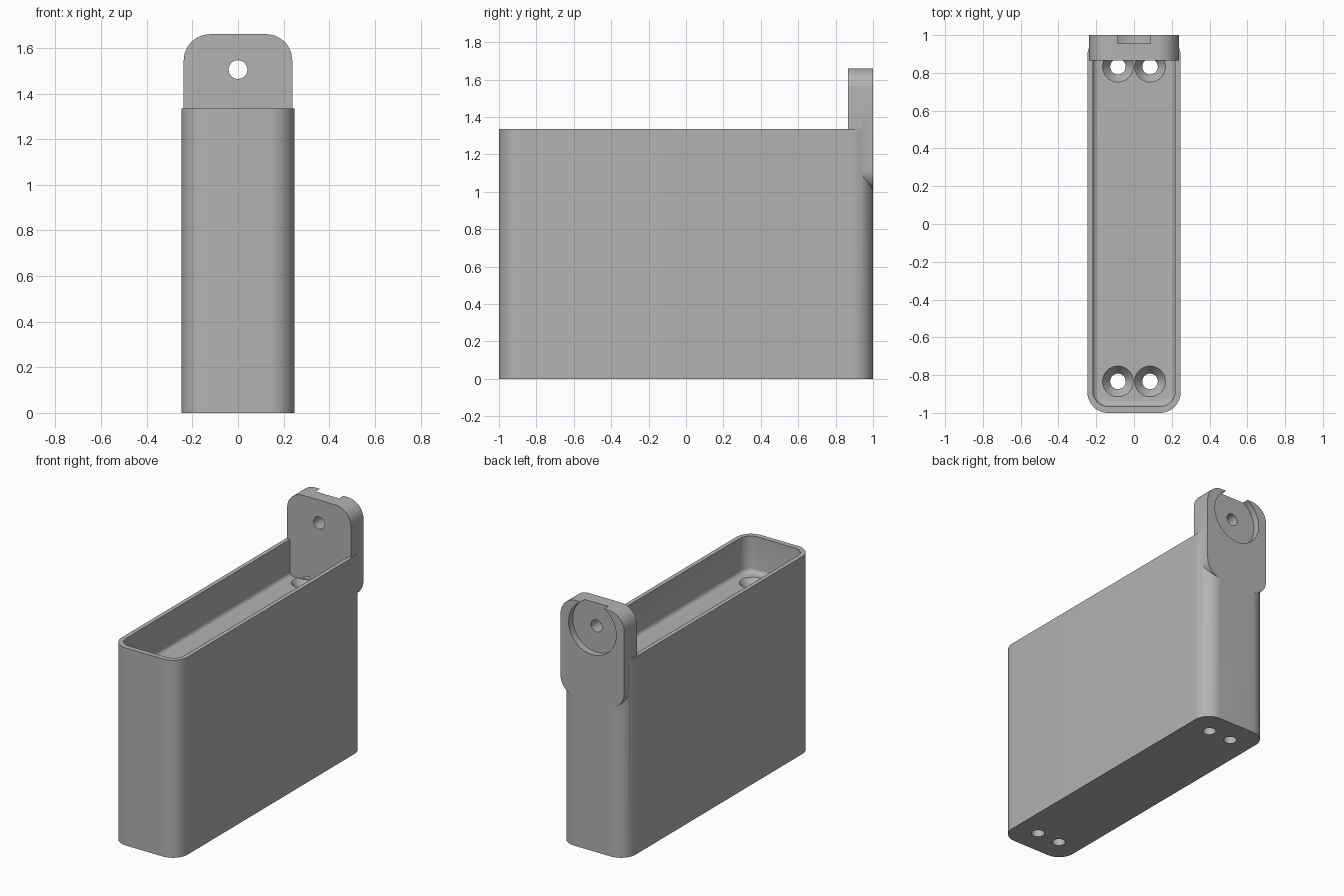
import bpy, bmesh
from math import pi, cos, sin
from mathutils import Matrix, Vector

if "Cube" in bpy.data.objects:
    bpy.data.objects.remove(bpy.data.objects["Cube"])

grey = bpy.data.materials.new("plain_grey")
grey.use_nodes = True
colour = (0.45, 0.45, 0.45, 1)
grey.diffuse_color = colour
grey.node_tree.nodes["Principled BSDF"].inputs["Base Color"].default_value = colour


def finish(name, bm):
    bmesh.ops.recalc_face_normals(bm, faces=bm.faces)
    mesh = bpy.data.meshes.new(name)
    bm.to_mesh(mesh)
    bm.free()
    mesh.materials.append(grey)
    ob = bpy.data.objects.new(name, mesh)
    bpy.context.collection.objects.link(ob)
    return ob


def rounded_rect(w, h, r, steps=12):
    """Outline of a rounded rectangle with half sizes w and h."""
    pts = []
    for i, (sx, sy) in enumerate([(1, 1), (-1, 1), (-1, -1), (1, -1)]):
        for k in range(steps + 1):
            a = (i + k / steps) * pi / 2
            pts.append((sx * (w - r) + r * cos(a), sy * (h - r) + r * sin(a)))
    return pts


def prism(name, outline, place, depth, fillet=0):
    """Extrude an outline; place maps (u, v) to a point, depth is a vector."""
    bm = bmesh.new()
    base = bm.faces.new([bm.verts.new(place(u, v)) for u, v in outline])
    edges = list(base.edges)
    ext = bmesh.ops.extrude_face_region(bm, geom=[base], use_keep_orig=True)
    moved = [g for g in ext["geom"] if isinstance(g, bmesh.types.BMVert)]
    bmesh.ops.translate(bm, verts=moved, vec=Vector(depth))
    if fillet:
        bmesh.ops.recalc_face_normals(bm, faces=bm.faces)
        bmesh.ops.bevel(bm, geom=edges, offset=fillet, segments=5,
                        profile=0.5, affect='EDGES')
    return finish(name, bm)


def cone(name, r1, r2, depth, centre, along_y=False, segments=48):
    bm = bmesh.new()
    turn = Matrix.Rotation(pi / 2, 4, 'X') if along_y else Matrix()
    bmesh.ops.create_cone(bm, cap_ends=True, segments=segments, radius1=r1,
                          radius2=r2, depth=depth,
                          matrix=Matrix.Translation(centre) @ turn)
    return finish(name, bm)


def combine(target, tool, operation):
    """Apply a boolean and discard the tool object."""
    mod = target.modifiers.new("combine", 'BOOLEAN')
    mod.operation = operation
    mod.solver = 'EXACT'
    mod.object = tool
    bpy.context.view_layer.objects.active = target
    bpy.ops.object.modifier_apply(modifier=mod.name)
    bpy.data.objects.remove(tool)


RIM, FLOOR, TOP = 1.335, 1.09, 1.66

# Long block with a shallow tray sunk into its top
body = prism("tray_body", rounded_rect(0.247, 1, 0.11),
             lambda u, v: (u, v, 0), (0, 0, RIM))
cavity = prism("tray_cavity", rounded_rect(0.218, 0.965, 0.08),
               lambda u, v: (u, v, FLOOR), (0, 0, 0.5), fillet=0.028)
combine(body, cavity, 'DIFFERENCE')

# Upright mounting tab at the back
low = 1.01
tab = prism("mounting_tab", rounded_rect(0.238, (TOP - low) / 2, 0.115),
            lambda u, v: (u, 0.865, (TOP + low) / 2 + v), (0, 0.135, 0))
combine(body, tab, 'UNION')

# Round recess in the back of the tab, open at the top, with a through hole
pivot = 1.505
combine(body, cone("tab_recess", 0.178, 0.178, 0.2, (0, 1.055, pivot), True, 64), 'DIFFERENCE')
combine(body, cone("tab_hole", 0.041, 0.041, 0.6, (0, 0.93, pivot), True), 'DIFFERENCE')

# Countersunk screw holes right through the block
for x in (-0.085, 0.085):
    for y in (-0.833, 0.833):
        combine(body, cone("screw_hole", 0.041, 0.041, 1.3, (x, y, 0.47)), 'DIFFERENCE')
        combine(body, cone("countersink", 0.038, 0.083, 0.06, (x, y, FLOOR - 0.028)), 'DIFFERENCE')

bpy.ops.object.select_all(action='DESELECT')
body.select_set(True)
bpy.context.view_layer.objects.active = body
bpy.ops.object.shade_smooth_by_angle(angle=0.5)
